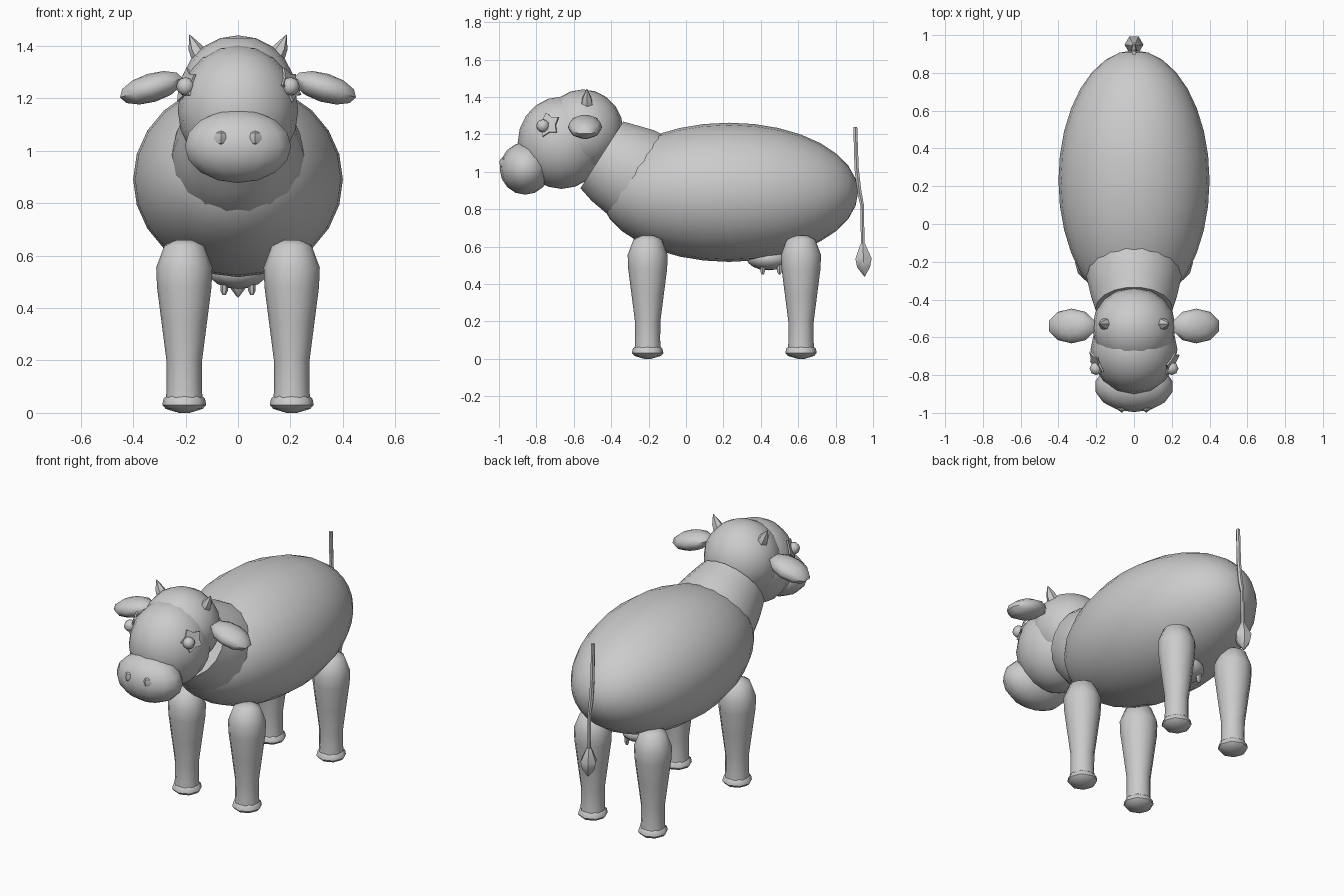
import bpy, bmesh, math
from mathutils import Vector, Matrix, Euler

if "Cube" in bpy.data.objects:
    bpy.data.objects.remove(bpy.data.objects["Cube"], do_unlink=True)

grey = bpy.data.materials.new("plain_grey")
grey.use_nodes = True
COLOUR = (0.6, 0.6, 0.6, 1)
grey.diffuse_color = COLOUR
grey.node_tree.nodes["Principled BSDF"].inputs["Base Color"].default_value = COLOUR


def finish(name, bm, angle=50):
    """Turn a bmesh into a grey, smooth-shaded object."""
    bmesh.ops.remove_doubles(bm, verts=bm.verts, dist=1e-5)
    bmesh.ops.recalc_face_normals(bm, faces=bm.faces)
    mesh = bpy.data.meshes.new(name)
    bm.to_mesh(mesh)
    bm.free()
    mesh.materials.append(grey)
    ob = bpy.data.objects.new(name, mesh)
    bpy.context.collection.objects.link(ob)
    bpy.ops.object.select_all(action='DESELECT')
    ob.select_set(True)
    bpy.context.view_layer.objects.active = ob
    bpy.ops.object.shade_smooth_by_angle(angle=math.radians(angle))
    return ob


def ball(name, loc, radii, rot=(0, 0, 0), segs=16, rings=10, along_y=False, angle=50):
    """Ellipsoid; along_y puts its poles at the front and back."""
    bm = bmesh.new()
    bmesh.ops.create_uvsphere(bm, u_segments=segs, v_segments=rings, radius=1)
    if along_y:
        bm.transform(Matrix.Rotation(math.pi / 2, 4, 'X'))
    turn = Euler([math.radians(a) for a in rot]).to_matrix().to_4x4()
    bm.transform(Matrix.Translation(loc) @ turn @ Matrix.Diagonal((*radii, 1)))
    return finish(name, bm, angle)


def tube(name, stations, sides=10, x_scale=1.0, angle=50):
    """Round loft through (x, y, z, radius) stations, capped at both ends."""
    bm = bmesh.new()
    pts = [Vector(s[:3]) for s in stations]
    loops = []
    for i, s in enumerate(stations):
        t = (pts[min(i + 1, len(pts) - 1)] - pts[max(i - 1, 0)]).normalized()
        u = Vector((1, 0, 0))
        u = (u - t * u.dot(t)).normalized()
        v = t.cross(u)
        loop = []
        for k in range(sides):
            a = 2 * math.pi * k / sides
            r = max(s[3], 1e-4)
            loop.append(bm.verts.new(pts[i] + u * math.cos(a) * r * x_scale + v * math.sin(a) * r))
        loops.append(loop)
    for a, b in zip(loops, loops[1:]):
        for k in range(sides):
            n = (k + 1) % sides
            bm.faces.new((a[k], a[n], b[n], b[k]))
    bm.faces.new(loops[0])
    bm.faces.new(loops[-1])
    return finish(name, bm, angle)


# Trunk and neck
ball("body", (0, 0.23, 0.89), (0.4, 0.69, 0.372), segs=24, rings=16, along_y=True)
tube("neck", [(0, -0.12, 0.92, 0.25), (0, -0.28, 0.985, 0.265),
              (0, -0.38, 1.045, 0.24), (0, -0.45, 1.09, 0.215)], sides=18, x_scale=0.95)

# Head
ball("cranium", (0, -0.55, 1.22), (0.222, 0.215, 0.22), segs=16, rings=10)
ball("face", (0, -0.665, 1.155), (0.23, 0.235, 0.247), segs=16, rings=10)
ball("muzzle", (0, -0.86, 1.017), (0.208, 0.136, 0.14), segs=14, rings=8)

for side, s in (("left", 1), ("right", -1)):
    ball(side + "_nostril", (s * 0.065, -0.977, 1.048), (0.028, 0.022, 0.028),
         segs=4, rings=4, angle=30)
    ball(side + "_ear", (s * 0.33, -0.54, 1.24), (0.132, 0.092, 0.055),
         rot=(0, s * 17, 0), segs=10, rings=6)
    tube(side + "_horn", [(s * 0.145, -0.53, 1.36, 0.035), (s * 0.165, -0.53, 1.395, 0.026),
                          (s * 0.185, -0.53, 1.442, 0.002)], sides=6)
    ball(side + "_eye", (s * 0.2, -0.765, 1.245), (0.035, 0.035, 0.035), segs=8, rings=6)

    # Jagged lash plate standing around the eye
    bm = bmesh.new()
    star = []
    for k in range(10):
        a = 2 * math.pi * k / 10
        r = 0.07 if k % 2 else 0.045
        star.append(bm.verts.new((r * math.cos(a), r * math.sin(a), 0)))
    plate = bm.faces.new(star)
    out = bmesh.ops.extrude_face_region(bm, geom=[plate])["geom"]
    bmesh.ops.translate(bm, vec=(0, 0, 0.009),
                        verts=[g for g in out if isinstance(g, bmesh.types.BMVert)])
    aim = Vector((s * 0.85, -0.45, 0.3)).to_track_quat('Z', 'Y').to_matrix().to_4x4()
    bm.transform(Matrix.Translation((s * 0.197, -0.735, 1.25)) @ aim)
    finish(side + "_eyelashes", bm, 30)

    # Legs and hooves
    for end, y in (("front", -0.205), ("hind", 0.615)):
        x = s * 0.205
        leg = [(0.66, 0.03), (0.64, 0.075), (0.555, 0.107), (0.48, 0.104),
               (0.34, 0.086), (0.2, 0.068), (0.1, 0.067), (0.05, 0.07)]
        tube(f"{end}_{side}_leg", [(x, y, z, r) for z, r in leg], sides=12)
        hoof = [(0.068, 0.062), (0.055, 0.079), (0.03, 0.084), (0.015, 0.07), (0, 0.02)]
        tube(f"{end}_{side}_hoof", [(x, y, z, r) for z, r in hoof], sides=8)

    # Teats
    for end, y in (("front", 0.41), ("hind", 0.5)):
        tube(f"{end}_{side}_teat", [(s * 0.052, y, 0.51, 0.016), (s * 0.053, y, 0.465, 0.014),
                                    (s * 0.053, y, 0.45, 0.006)], sides=6)

ball("udder", (0, 0.44, 0.535), (0.11, 0.115, 0.062), segs=12, rings=8)

# Tail with its tuft
tube("tail", [(0, 0.905, 1.24, 0.012), (0, 0.912, 1.02, 0.013), (0, 0.925, 0.9, 0.014),
              (0, 0.942, 0.82, 0.011), (0, 0.945, 0.59, 0.011)], sides=6)
tube("tail_tuft", [(0, 0.945, 0.615, 0.014), (0, 0.949, 0.535, 0.05),
                   (0, 0.95, 0.49, 0.04), (0, 0.955, 0.44, 0.002)], sides=6)
